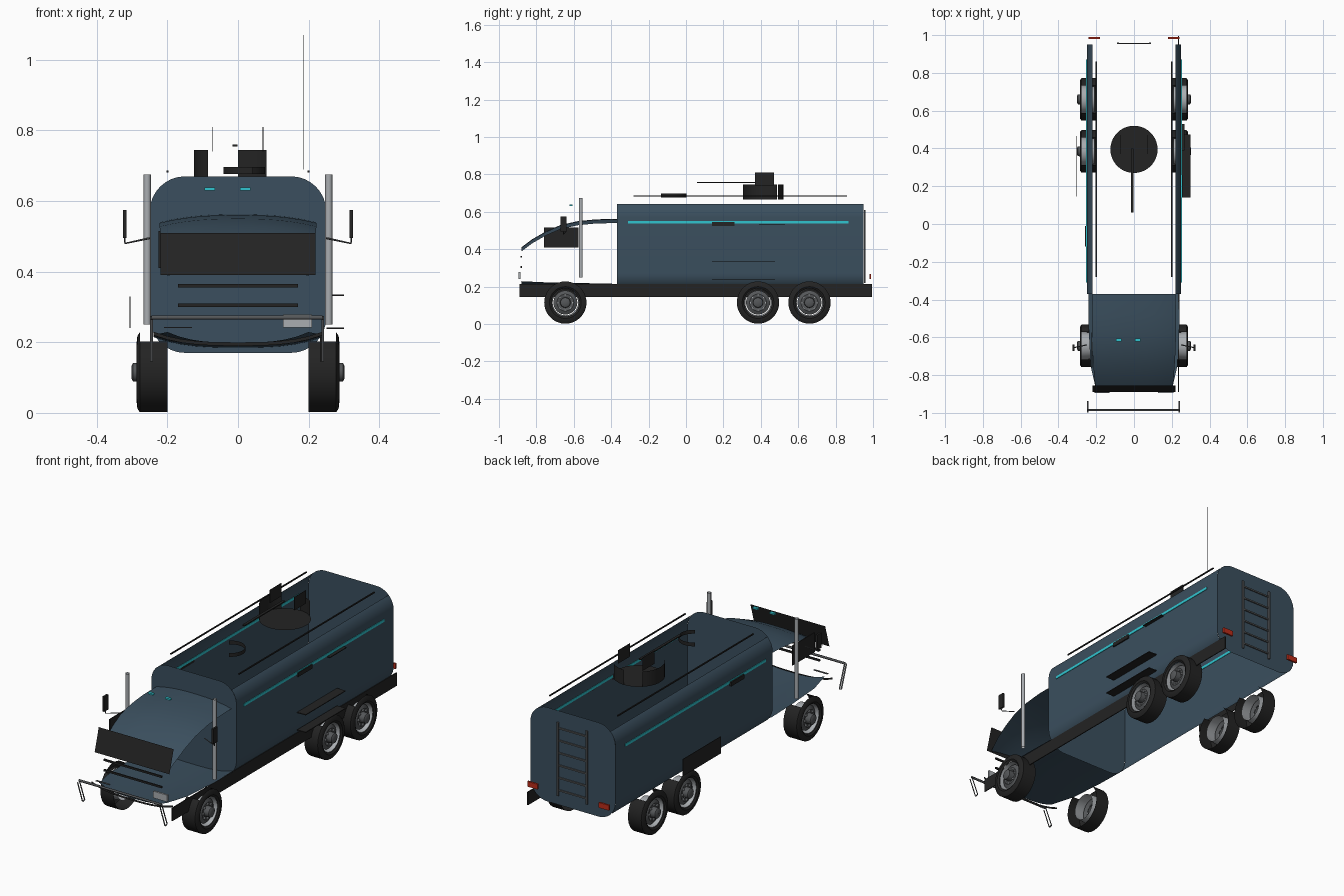
import bpy, bmesh, math
from math import sin, cos, radians, pi

if "Cube" in bpy.data.objects:
    bpy.data.objects.remove(bpy.data.objects["Cube"])


def mat(name, c):
    m = bpy.data.materials.new(name)
    m.diffuse_color = (*c, 1)
    m.use_nodes = True
    m.node_tree.nodes["Principled BSDF"].inputs["Base Color"].default_value = m.diffuse_color
    return m


BLUE = mat("slate_blue", (0.043, 0.078, 0.112))
DARK = mat("near_black", (0.017, 0.017, 0.017))
METAL = mat("dark_metal", (0.09, 0.095, 0.1))
LIGHT = mat("light_grey", (0.4, 0.42, 0.44))
CYAN = mat("cyan_glow", (0.03, 0.56, 0.63))
RED = mat("tail_red", (0.5, 0.025, 0.01))


def add(name, verts, faces, m, smooth=False):
    me = bpy.data.meshes.new(name)
    me.from_pydata(verts, [], faces)
    me.materials.append(m)
    ob = bpy.data.objects.new(name, me)
    bpy.context.collection.objects.link(ob)
    if smooth:
        for p in me.polygons:
            p.use_smooth = True
    return ob


def sheet(name, rows, m, smooth=True):
    """Skin a grid of points."""
    n = len(rows[0])
    faces = [(i * n + j, i * n + j + 1, (i + 1) * n + j + 1, (i + 1) * n + j)
             for i in range(len(rows) - 1) for j in range(n - 1)]
    return add(name, [p for r in rows for p in r], faces, m, smooth)


def box(name, x0, x1, y0, y1, z0, z1, m):
    v = [(x, y, z) for x in (x0, x1) for y in (y0, y1) for z in (z0, z1)]
    f = [(0, 1, 3, 2), (4, 6, 7, 5), (0, 4, 5, 1), (2, 3, 7, 6), (0, 2, 6, 4), (1, 5, 7, 3)]
    return add(name, v, f, m)


def tube(name, pts, r, m, sides=8):
    cu = bpy.data.curves.new(name, 'CURVE')
    cu.dimensions = '3D'
    cu.bevel_depth = r
    cu.bevel_resolution = max(0, sides // 4 - 1)
    s = cu.splines.new('POLY')
    s.points.add(len(pts) - 1)
    for p, q in zip(s.points, pts):
        p.co = (*q, 1)
    cu.materials.append(m)
    ob = bpy.data.objects.new(name, cu)
    bpy.context.collection.objects.link(ob)
    return ob


def arc(cx, cy, r, a0, a1, n=8):
    return [(cx + r * cos(radians(a0 + (a1 - a0) * i / n)),
             cy + r * sin(radians(a0 + (a1 - a0) * i / n))) for i in range(n + 1)]


# Cargo body: side walls with rolled edges, open on top and below
Y0, Y1 = -0.37, 0.95
wall = arc(0.15, 0.27, 0.1, -45, 0) + arc(0.15, 0.57, 0.1, 0, 45)
for s, side in ((1, "right"), (-1, "left")):
    sheet("body_wall_" + side, [[(s * x, y, z) for x, z in wall] for y in (Y0, Y1)], BLUE)

# Front and rear bulkheads
outline = (arc(0.15, 0.27, 0.1, -90, 0) + arc(0.15, 0.57, 0.1, 0, 90)
           + arc(-0.15, 0.57, 0.1, 90, 180) + arc(-0.15, 0.27, 0.1, 180, 270))
for name, y in (("body_front", Y0), ("body_rear", Y1)):
    add(name, [(x, y, z) for x, z in outline], [tuple(range(len(outline)))], BLUE)

# Cab roof: crowned sheet sweeping down to the nose
rows = []
for y, z, w in ((-0.37, 0.562, 0.22), (-0.48, 0.56, 0.222), (-0.58, 0.55, 0.222), (-0.67, 0.53, 0.22),
                (-0.75, 0.495, 0.215), (-0.82, 0.455, 0.21), (-0.88, 0.41, 0.2)):
    rows.append([(w * t / 6, y, z - 0.022 * abs(t / 6) ** 2.5) for t in range(-6, 7)])
sheet("cab_roof", rows, BLUE)

# Cab floor pan, dished
rows = []
for y, w, d in ((-0.37, 0.24, 0), (-0.55, 0.24, 0.004), (-0.75, 0.23, 0.008), (-0.88, 0.2, 0.014)):
    rows.append([(w * t / 6, y, 0.185 + d + 0.03 * abs(t / 6) ** 3) for t in range(-6, 7)])
sheet("cab_floor", rows, BLUE)
sheet("front_lip", [[(0.24 * t / 6, -0.888, z + 0.03 * abs(t / 6) ** 3) for t in range(-6, 7)]
                    for z in (0.190, 0.200)], DARK)

# Windscreen and cab side window
sheet("windscreen", [[(x, -0.89, 0.39), (x, -0.855, 0.51)] for x in (-0.22, 0.22)], DARK, False)
box("side_window", -0.225, -0.22, -0.76, -0.575, 0.41, 0.515, DARK)

# Grille slats and headlight
for z in (0.36, 0.305):
    box("grille_slat", -0.17, 0.17, -0.885, -0.878, z - 0.005, z + 0.005, DARK)
box("headlight", 0.128, 0.21, -0.895, -0.885, 0.242, 0.278, LIGHT)
box("headlight_rim", -0.21, -0.13, -0.895, -0.885, 0.24, 0.243, METAL)

# Bull bar
tube("bull_bar", [(-0.245, -0.985, 0.27), (0.24, -0.985, 0.27)], 0.006, METAL)
for x in (-0.245, 0.24):
    sheet("bull_bar_leg", [[(x + dx, -0.998, 0.265), (x + dx, -0.955, 0.145),
                            (x + dx, -0.938, 0.15), (x + dx, -0.985, 0.275)]
                           for dx in (-0.004, 0.004)], METAL, False)

# Chassis side plate
box("chassis_rail", 0.232, 0.237, -0.89, 0.995, 0.145, 0.215, DARK)

for s in (1, -1):
    # Exhaust stack
    tube("exhaust_stack", [(s * 0.257, -0.562, 0.25), (s * 0.257, -0.562, 0.675)], 0.011, LIGHT)
    # Wing mirror and its arm
    box("mirror", s * 0.326, s * 0.316, -0.672, -0.638, 0.495, 0.575, DARK)
    tube("mirror_arm", [(s * 0.25, -0.64, 0.495), (s * 0.32, -0.655, 0.48), (s * 0.321, -0.655, 0.51)],
         0.003, METAL, 4)
    # Glowing stripe, roof rail and tail light
    box("side_stripe", s * 0.248, s * 0.253, -0.31, 0.87, 0.538, 0.552, CYAN)
    box("roof_rail", s * 0.197, s * 0.203, -0.28, 0.86, 0.681, 0.687, DARK)
    box("tail_light", s * 0.18, s * 0.24, 0.98, 0.99, 0.24, 0.268, RED)

# Side lamps and stowage box plates
box("side_lamp", 0.25, 0.257, 0.14, 0.26, 0.524, 0.546, DARK)
box("side_lamp_shelf", 0.25, 0.268, 0.39, 0.53, 0.532, 0.536, DARK)
box("side_lamp_left", -0.26, -0.25, -0.12, -0.01, 0.524, 0.546, DARK)
for z in (0.24, 0.333):
    box("stowage_plate", 0.25, 0.3, 0.14, 0.475, z - 0.002, z + 0.002, DARK)
box("stowage_side", -0.307, -0.304, 0.145, 0.465, 0.24, 0.33, DARK)

# Roof turret: base disc, partial ring wall, plates and barrel
disc = arc(0, 0.395, 0.125, 0, 360, 40)[:-1]
add("turret_base", [(x, y, 0.665) for x, y in disc], [tuple(range(40))], DARK)
for a0, a1 in ((133, 227), (50, 90)):
    sheet("turret_wall", [[(x, y, z) for x, y in arc(0, 0.395, 0.125, a0, a1, 12)]
                          for z in (0.665, 0.745)], DARK)
for x in (-0.073, 0.071):
    box("turret_plate", x - 0.001, x + 0.001, 0.37, 0.47, 0.74, 0.81, DARK)
box("turret_barrel", -0.016, -0.002, 0.06, 0.4, 0.754, 0.76, DARK)

# Roof hatch ring, marker lamps, whip aerial
sheet("hatch_ring", [[(x, y, z) for x, y in arc(0.005, -0.07, 0.072, -60, 130, 16)]
                     for z in (0.677, 0.697)], DARK)
for x in (-0.08, 0.02):
    box("marker_lamp", x - 0.015, x + 0.015, -0.622, -0.607, 0.63, 0.638, CYAN)
add("aerial", [(0.1855, 0.8, 0.69), (0.1875, 0.8, 0.69), (0.1875, 0.8, 1.07), (0.1855, 0.8, 1.07)],
    [(0, 1, 2, 3)], METAL)

# Rear ladder
for x in (-0.085, 0.085):
    box("ladder_rail", x - 0.005, x + 0.005, 0.952, 0.96, 0.22, 0.61, METAL)
for i in range(6):
    z = 0.25 + i * 0.066
    box("ladder_rung", -0.085, 0.085, 0.952, 0.958, z - 0.004, z + 0.004, METAL)


# Wheels: tyre with open upper tread, rim ring and hub
def ring(name, profile, c, s, m, skip=lambda a: False):
    n, k = 36, len(profile)
    v = [(s * x, c + r * cos(2 * pi * i / n), 0.115 + r * sin(2 * pi * i / n))
         for i in range(n) for x, r in profile]
    f = [(i * k + j, i * k + j + 1, (i + 1) % n * k + j + 1, (i + 1) % n * k + j)
         for i in range(n) for j in range(k - 1) if not skip((i + 0.5) * 360 / n)]
    ob = add(name, v, f, m, True)
    bpy.context.view_layer.objects.active = ob
    ob.select_set(True)
    bpy.ops.object.shade_smooth_by_angle(angle=radians(35))
    ob.select_set(False)


for c in (-0.645, 0.385, 0.66):
    for s in (1, -1):
        ring("tyre_sidewall", [(0.28, 0.075), (0.287, 0.085), (0.285, 0.103), (0.278, 0.113)], c, s, DARK)
        ring("tyre_tread", [(0.2, 0.113), (0.278, 0.113)], c, s, DARK, lambda a: 50 < a < 130)
        ring("rim_barrel", [(0.21, 0.068), (0.278, 0.075)], c, s, LIGHT)
        ring("rim_disc", [(0.262, 0.064), (0.272, 0.045), (0.268, 0.028)], c, s, METAL)
        ring("hub", [(0.262, 0.028), (0.297, 0.026), (0.302, 0.018), (0.302, 0.0005)], c, s, METAL)
        for i in range(8):
            a = i * pi / 4
            y, z = c + 0.038 * cos(a), 0.115 + 0.038 * sin(a)
            box("wheel_nut", s * 0.268, s * 0.278, y - 0.004, y + 0.004, z - 0.004, z + 0.004, LIGHT)
